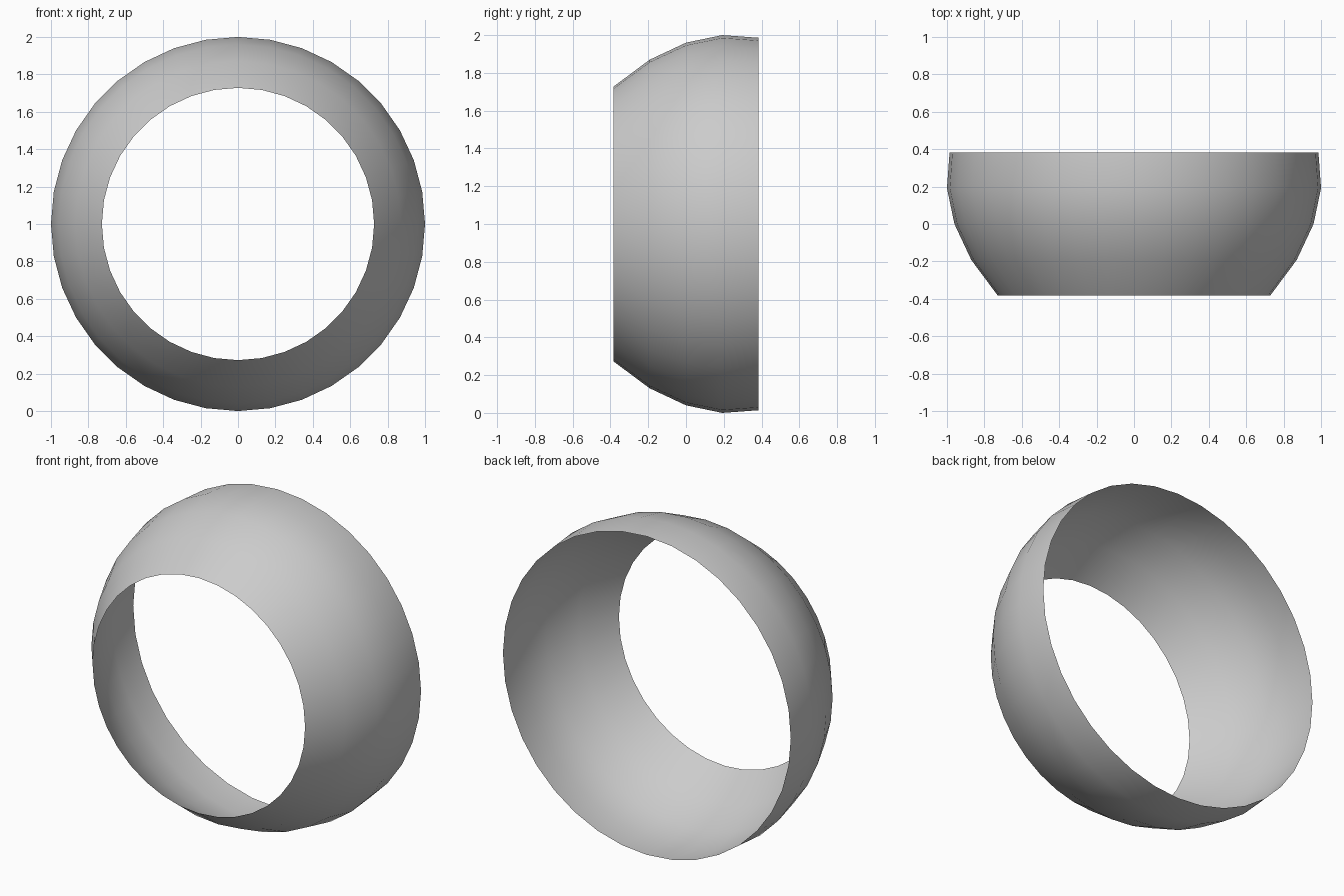
import bpy, bmesh
from math import sin, cos, tau

if "Cube" in bpy.data.objects:
    bpy.data.objects.remove(bpy.data.objects["Cube"])

SIDES = 36
# (y, radius) profile from front opening to back opening
PROFILE = [(-0.383, 0.728), (-0.192, 0.87), (0.0, 0.96), (0.192, 1.0), (0.383, 0.986)]

# open ring shell: profile revolved around the y axis
bm = bmesh.new()
rings = [[bm.verts.new((r * sin(tau * i / SIDES), y, 1 + r * cos(tau * i / SIDES)))
          for i in range(SIDES)] for y, r in PROFILE]
for a, b in zip(rings, rings[1:]):
    for i in range(SIDES):
        j = (i + 1) % SIDES
        bm.faces.new((a[i], b[i], b[j], a[j]))

# make normals point away from the axis
bm.normal_update()
for f in bm.faces:
    c = f.calc_center_median()
    if f.normal.x * c.x + f.normal.z * (c.z - 1) < 0:
        f.normal_flip()
    f.smooth = True

mesh = bpy.data.meshes.new("ring_shell")
bm.to_mesh(mesh)
bm.free()
bpy.context.collection.objects.link(bpy.data.objects.new("ring_shell", mesh))
